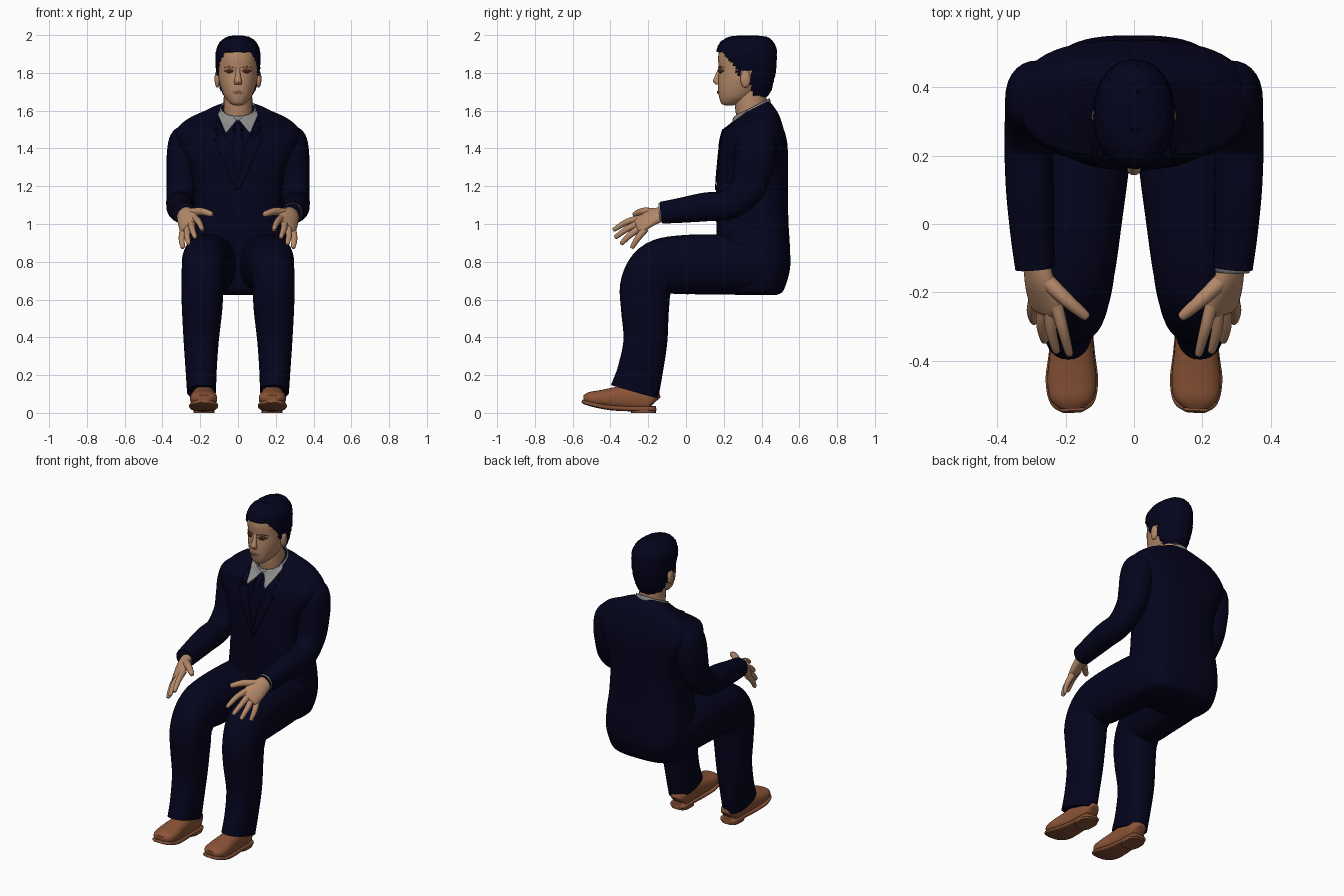
import bpy, bmesh, math, random
from mathutils import Vector
from mathutils.bvhtree import BVHTree

random.seed(4)


def material(name, rgb):
    m = bpy.data.materials.new(name)
    m.diffuse_color = (*rgb, 1)
    return m


NAVY = material("navy cloth", (0.0013, 0.0013, 0.0125))
HAIR = material("blue black hair", (0.0012, 0.0012, 0.0125))
SKIN = material("skin", (0.46, 0.25, 0.142))
SHIRT = material("grey shirt", (0.26, 0.26, 0.265))
LEATHER = material("tan leather", (0.26, 0.088, 0.038))
SOLE = material("brown sole", (0.23, 0.078, 0.036))
EYE = material("dark eye", (0.07, 0.016, 0.01))
BROW = material("brown brow", (0.22, 0.085, 0.045))
LIP = material("lip", (0.33, 0.14, 0.09))


def finish(bm, name, mat, mirror=False, solid=0, angle=50):
    bmesh.ops.recalc_face_normals(bm, faces=bm.faces)
    me = bpy.data.meshes.new(name)
    bm.to_mesh(me)
    bm.free()
    ob = bpy.data.objects.new(name, me)
    bpy.context.collection.objects.link(ob)
    me.materials.append(mat)
    if solid:
        s = ob.modifiers.new("thickness", "SOLIDIFY")
        s.thickness = solid
    if mirror:
        ob.modifiers.new("mirror", "MIRROR").use_mirror_merge = False
    bpy.ops.object.select_all(action="DESELECT")
    ob.select_set(True)
    bpy.context.view_layer.objects.active = ob
    bpy.ops.object.shade_smooth_by_angle(angle=math.radians(angle))
    return ob


def spline(keys, steps):
    """Smooth interpolation through all key sections."""
    out, n = [], len(keys)
    for i in range(n - 1):
        p = [keys[max(0, min(n - 1, i + k))] for k in (-1, 0, 1, 2)]
        for s in range(steps):
            t = s / steps
            out.append([0.5 * (2 * b + (c - a) * t + (2 * a - 5 * b + 4 * c - d) * t * t
                               + (3 * b - a - 3 * c + d) * t ** 3) for a, b, c, d in zip(*p)])
    return out + [list(keys[-1])]


def loft(keys, segs=28, steps=5, side=(1, 0, 0), power=2.0, level=False, cap=True):
    """Skin of rounded sections (x, y, z, half width, half depth) along a path."""
    rows = spline(keys, steps)
    pts = [Vector(r[:3]) for r in rows]
    bm, rings = bmesh.new(), []
    for i, r in enumerate(rows):
        t = Vector((0, 0, 1)) if level else (pts[min(i + 1, len(pts) - 1)] - pts[max(i - 1, 0)]).normalized()
        u = Vector(side)
        u = (u - t * u.dot(t)).normalized()
        v = t.cross(u)
        ring = []
        for k in range(segs):
            a = 2 * math.pi * k / segs
            c, s = math.cos(a), math.sin(a)
            ring.append(bm.verts.new(pts[i]
                        + u * max(r[3], .001) * math.copysign(abs(c) ** (2 / power), c)
                        + v * max(r[4], .001) * math.copysign(abs(s) ** (2 / power), s)))
        rings.append(ring)
    for a, b in zip(rings, rings[1:]):
        for k in range(segs):
            bm.faces.new((a[k], a[(k + 1) % segs], b[(k + 1) % segs], b[k]))
    if cap:
        bm.faces.new(rings[0])
        bm.faces.new(rings[-1])
    return bm


def body(rows):
    """Level sections given as height, front y, back y, half width."""
    return [(0, (f + b) / 2, z, w, (b - f) / 2) for z, f, b, w in rows]


def plate(name, outline, trees, mat, lift=.004, mirror=True):
    """Thin patch drawn in x and z, laid on the front of a surface."""
    bm = bmesh.new()
    f = bm.faces.new([bm.verts.new((x, 0, z)) for x, z in outline])
    bmesh.ops.triangulate(bm, faces=[f])
    bmesh.ops.subdivide_edges(bm, edges=bm.edges[:], cuts=5, use_grid_fill=True)
    for v in bm.verts:
        hits = [t.ray_cast(Vector((v.co.x, -2, v.co.z)), Vector((0, 1, 0)))[0] for t in trees]
        ys = [h.y for h in hits if h]
        v.co.y = (min(ys) if ys else .33) - lift
    return finish(bm, name, mat, mirror, solid=.004)


def ball(name, loc, size, mat, mirror=True):
    bm = bmesh.new()
    bmesh.ops.create_uvsphere(bm, u_segments=20, v_segments=12, radius=1)
    for v in bm.verts:
        v.co = Vector(loc) + Vector([a * b for a, b in zip(v.co, size)])
    return finish(bm, name, mat, mirror)


# Jacket body with the neckline dipping at the front
bm = loft(body([(.625, .26, .48, .19), (.65, .20, .517, .235), (.76, .18, .55, .262), (.88, .165, .55, .262),
                (1.02, .16, .542, .245), (1.2, .16, .54, .24), (1.33, .17, .54, .28), (1.42, .18, .537, .325),
                (1.48, .193, .525, .332), (1.52, .208, .508, .31), (1.552, .225, .49, .262),
                (1.578, .24, .468, .195), (1.603, .262, .447, .135), (1.618, .275, .432, .10)]),
          segs=56, steps=6, power=2.85, level=True)
for v in bm.verts:
    v.co.z += max(0, min(1, (v.co.z - 1.5) / .1)) * (v.co.y - .37) * .5
jacket = BVHTree.FromBMesh(bm)
finish(bm, "jacket_body", NAVY)

# Sleeves
finish(loft([(.262, .375, 1.495, .055, .07), (.277, .375, 1.45, .084, .10), (.286, .368, 1.38, .09, .11),
             (.292, .355, 1.29, .086, .105), (.30, .325, 1.19, .078, .093), (.308, .235, 1.105, .072, .078),
             (.305, .10, 1.09, .07, .076), (.298, -.03, 1.072, .064, .066), (.29, -.13, 1.06, .058, .058)],
            power=2.2), "sleeves", NAVY, True)

# Shirt cuff showing at one wrist
finish(loft([(.289, -.11, 1.064, .052, .052), (.288, -.141, 1.061, .051, .051)], steps=2, cap=False),
       "shirt_cuff", SHIRT, solid=.004)

# Trousers, hip to hem
finish(loft([(.13, .455, .77, .08, .10), (.14, .41, .778, .118, .135), (.148, .25, .785, .14, .157),
             (.167, 0, .785, .13, .157), (.178, -.145, .768, .12, .145), (.188, -.21, .675, .112, .138),
             (.19, -.217, .55, .107, .127), (.195, -.215, .38, .093, .116), (.195, -.243, .22, .082, .12),
             (.193, -.272, .112, .077, .13)],
            segs=32, steps=6, power=2.3), "trouser_legs", NAVY, True)

# Shoes: upper, sole and low heel
finish(loft([(.18, -.165, .055, .03, .035), (.18, -.185, .068, .052, .06), (.181, -.27, .08, .057, .07),
             (.182, -.37, .077, .064, .06), (.182, -.45, .075, .072, .046), (.182, -.51, .076, .065, .035),
             (.181, -.54, .075, .036, .02)], power=2.4), "shoe_uppers", LEATHER, True)
finish(loft([(.18, -.158, .024, .034, .012), (.18, -.18, .022, .056, .014), (.181, -.28, .022, .058, .014),
             (.182, -.38, .026, .068, .014), (.182, -.46, .037, .077, .013), (.181, -.525, .053, .064, .012),
             (.18, -.55, .062, .03, .009)], power=3.5), "shoe_soles", SOLE, True)
finish(loft([(.18, -.225, 0, .056, .065), (.18, -.225, .02, .057, .066)], steps=2, power=3, level=True),
       "shoe_heels", SOLE, True, angle=35)

# Hands: palm across a tilted axis, then fingers and thumb
tilt = (-.7, 0, .7)
finish(loft([(.287, -.10, 1.058, .04, .034), (.278, -.16, 1.042, .052, .031), (.264, -.22, 1.012, .06, .025),
             (.258, -.255, .992, .053, .018), (.257, -.262, .988, .03, .008)], side=tilt), "palms", SKIN, True)
fingers = {
    "index": [(.228, -.235, 1.03), (.208, -.31, 1.012), (.19, -.378, .972)],
    "middle": [(.246, -.24, 1.008), (.243, -.31, .975), (.228, -.37, .932)],
    "ring": [(.265, -.235, .985), (.27, -.295, .943), (.262, -.34, .898)],
    "little": [(.288, -.215, .975), (.298, -.255, .925), (.293, -.285, .878)],
    "thumb": [(.258, -.165, 1.058), (.195, -.225, 1.066), (.142, -.27, 1.052)],
}
for name, (a, b, c) in fingers.items():
    r = .0205 if name == "thumb" else .0165
    end = Vector(c) + (Vector(c) - Vector(b)).normalized() * .007
    finish(loft([(*a, r * 1.2, r * 1.2), (*b, r, r), (*c, r * .7, r * .7), (*end, .003, .003)],
                segs=14, side=tilt), name + "_fingers", SKIN, True)

# Neck and head
bm = loft([(0, .36, 1.52, .078, .085), (0, .345, 1.62, .076, .085), (0, .34, 1.72, .075, .085)])
finish(bm, "neck", SKIN)
skull = [(1.628, .21, .25, .018), (1.637, .188, .28, .04), (1.668, .176, .35, .068), (1.71, .17, .40, .087),
         (1.76, .17, .438, .101), (1.82, .174, .455, .107), (1.88, .17, .458, .108), (1.93, .182, .45, .10),
         (1.965, .22, .42, .075), (1.983, .28, .37, .03)]
bm = loft(body(skull), segs=40, power=2.15, level=True)
face = BVHTree.FromBMesh(bm)
finish(bm, "head", SKIN)
finish(loft([(0, .182, 1.83, .010, .008), (0, .169, 1.79, .013, .013), (0, .161, 1.757, .02, .018),
             (0, .17, 1.738, .018, .012)], segs=16, level=True), "nose", SKIN)
ball("ears", (.109, .315, 1.768), (.015, .027, .047), SKIN)

# Hair cap trimmed along the hairline
bm = loft(body([(1.675, .19, .43, .076), (1.71, .16, .452, .096), (1.76, .16, .465, .109), (1.82, .164, .477, .116),
                (1.88, .16, .48, .118), (1.93, .166, .478, .112), (1.965, .186, .46, .092),
                (1.988, .225, .43, .06), (1.996, .28, .38, .02)]), segs=72, steps=7, power=2.15, level=True)


def hairy(c):
    if c.z > 1.912:
        return True
    if c.z > 1.815:
        return c.y > .19 + (1.912 - c.z) * .9
    if c.z > 1.785 and .268 < c.y < .29:
        return True
    return c.y > .345 + max(0, 1.73 - c.z) * .3


bmesh.ops.delete(bm, geom=[f for f in bm.faces if not hairy(f.calc_center_median())], context="FACES")
for v in bm.verts:
    away = (v.co - Vector((0, .32, 1.83))).normalized()
    v.co += away * random.uniform(-.002, .003)
finish(bm, "hair", HAIR, solid=.014)

# Face details
plate("eyes", [(.025, 1.805), (.047, 1.816), (.068, 1.808), (.048, 1.797)], [face], EYE, .002)
plate("eyelids", [(.02, 1.814), (.045, 1.825), (.072, 1.813), (.068, 1.808), (.046, 1.816), (.024, 1.806)],
      [face], BROW, .002)
plate("eyebrows", [(.012, 1.83), (.05, 1.836), (.075, 1.826), (.05, 1.830), (.012, 1.825)], [face], BROW, .002)
plate("lips", [(0, 1.702), (.012, 1.704), (.03, 1.697), (.015, 1.69), (0, 1.688)], [face], LIP, .002)

# Shirt collar: sloping band round the neck and two pointed flaps
bm = loft([(0, .35, 1.555, .118, .106), (0, .35, 1.618, .092, .094)], segs=36, level=True, cap=False)
for v in bm.verts:
    v.co.z += (v.co.y - .35) * .5
band = BVHTree.FromBMesh(bm)
finish(bm, "collar_band", SHIRT, solid=.006)
plate("collar_flaps", [(.004, 1.553), (.064, 1.482), (.106, 1.58), (.098, 1.60), (.07, 1.585)],
      [jacket, band], SHIRT, .007)

# Tie, lapels and front buttons
plate("tie", [(-.017, 1.556), (.017, 1.556), (.013, 1.52), (.03, 1.40), (0, 1.22), (-.03, 1.40), (-.013, 1.52)],
      [jacket], NAVY, .004, False)
plate("lapels", [(.10, 1.56), (.125, 1.53), (.11, 1.46), (.125, 1.44), (.01, 1.18), (.002, 1.18), (.06, 1.47)],
      [jacket], NAVY, .006)
for i, z in enumerate((1.13, 1.03)):
    y = jacket.ray_cast(Vector((0, -2, z)), Vector((0, 1, 0)))[0].y
    ball("button_%d" % (i + 1), (.005, y, z), (.009, .005, .009), NAVY, False)
